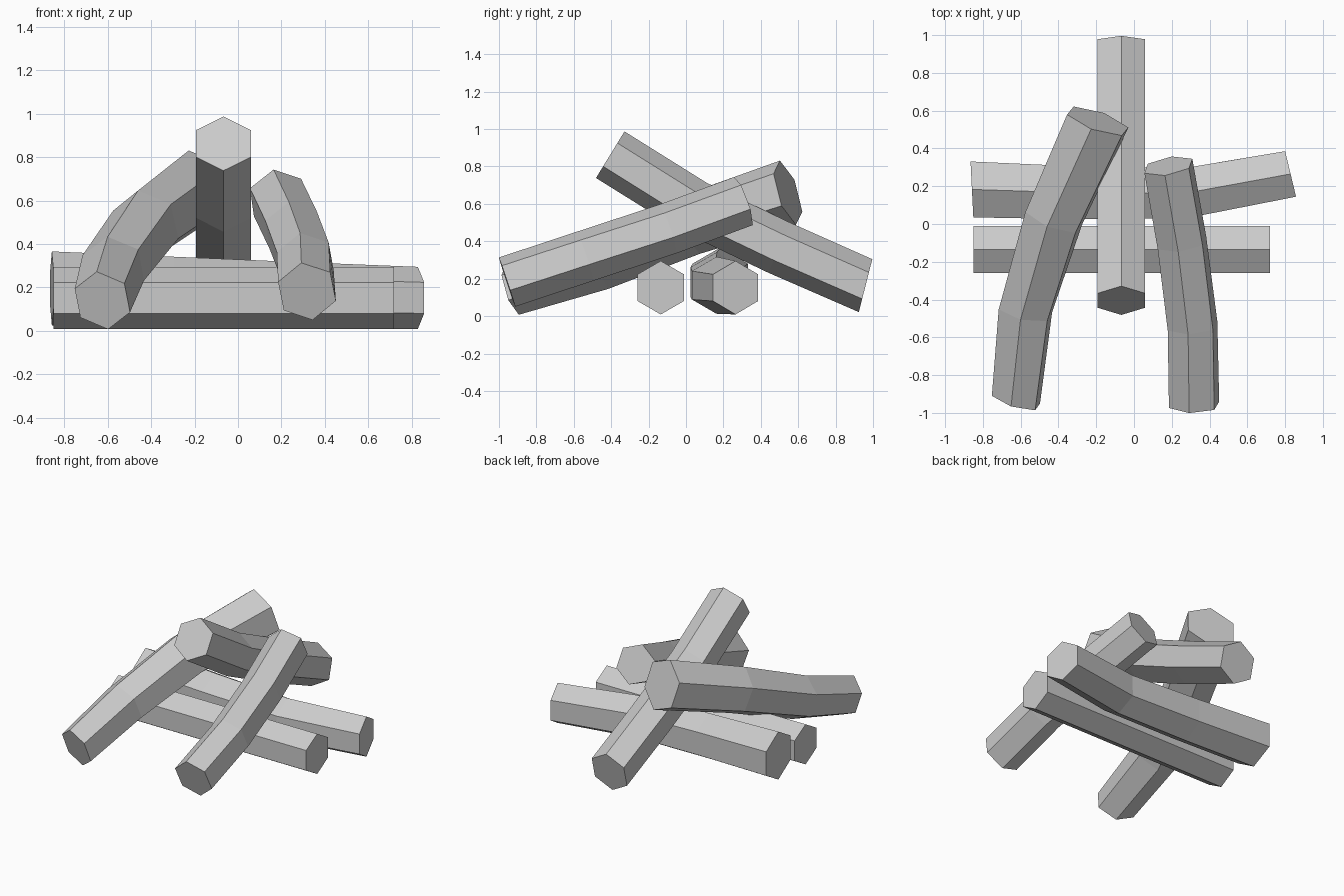
import bpy, bmesh
from math import cos, sin, radians, pi
from mathutils import Vector

if "Cube" in bpy.data.objects:
    bpy.data.objects.remove(bpy.data.objects["Cube"])


def log(name, path, radii, roll=0, start=None, end=None):
    """Hexagonal log swept along path; start/end give the directions the cut ends face."""
    pts = [Vector(p) for p in path]
    n = len(pts)
    bm = bmesh.new()
    rings = []
    for i, p in enumerate(pts):
        before = (p - pts[i - 1]).normalized() if i else Vector()
        after = (pts[i + 1] - p).normalized() if i < n - 1 else Vector()
        t = before + after
        if i == 0 and start:
            t = Vector(start)
        if i == n - 1 and end:
            t = Vector(end)
        t.normalize()
        right = t.cross(Vector((0, 0, 1))).normalized()
        up = right.cross(t)
        f = i / (n - 1)
        r = radii[0] * (1 - f) + radii[1] * f
        ring = []
        for k in range(6):
            a = radians(roll) + k * pi / 3
            ring.append(bm.verts.new(p + r * (up * cos(a) - right * sin(a))))
        rings.append(ring)
    for a, b in zip(rings, rings[1:]):
        for k in range(6):
            j = (k + 1) % 6
            bm.faces.new((a[k], a[j], b[j], b[k]))
    bm.faces.new(rings[0])
    bm.faces.new(rings[-1])
    bmesh.ops.recalc_face_normals(bm, faces=bm.faces)
    mesh = bpy.data.meshes.new(name)
    bm.to_mesh(mesh)
    bm.free()
    obj = bpy.data.objects.new(name, mesh)
    bpy.context.collection.objects.link(obj)
    return obj


# two logs lying on the ground
log("front_ground_log", [(-0.85, -0.135, 0.152), (0.72, -0.135, 0.152)], (0.143, 0.143))
log("back_ground_log",
    [(-0.858, 0.183, 0.195), (-0.3, 0.165, 0.18), (0.27, 0.163, 0.165), (0.829, 0.265, 0.152)],
    (0.171, 0.143), start=(1, 0.05, 0), end=(1, 0.24, 0))

# log leaning from the back up towards the front
log("back_leaning_log",
    [(-0.067, -0.405, 0.863), (-0.067, 0.04, 0.585), (-0.067, 0.5, 0.365), (-0.067, 0.96, 0.163)],
    (0.146, 0.146), start=(0, 0.245, -0.15), end=(0, 0.275, -0.07))

# two bent logs leaning from the front up towards the back
log("left_leaning_log",
    [(-0.625, -0.93, 0.14), (-0.575, -0.46, 0.29), (-0.425, 0.03, 0.49), (-0.192, 0.545, 0.66)],
    (0.14, 0.18), roll=6, start=(0.3, 1, 0.33), end=(0.35, 1, 0.32))
log("right_leaning_log",
    [(0.318, -0.957, 0.182), (0.31, -0.54, 0.32), (0.254, -0.1, 0.465), (0.182, 0.307, 0.615)],
    (0.141, 0.139), roll=11)
